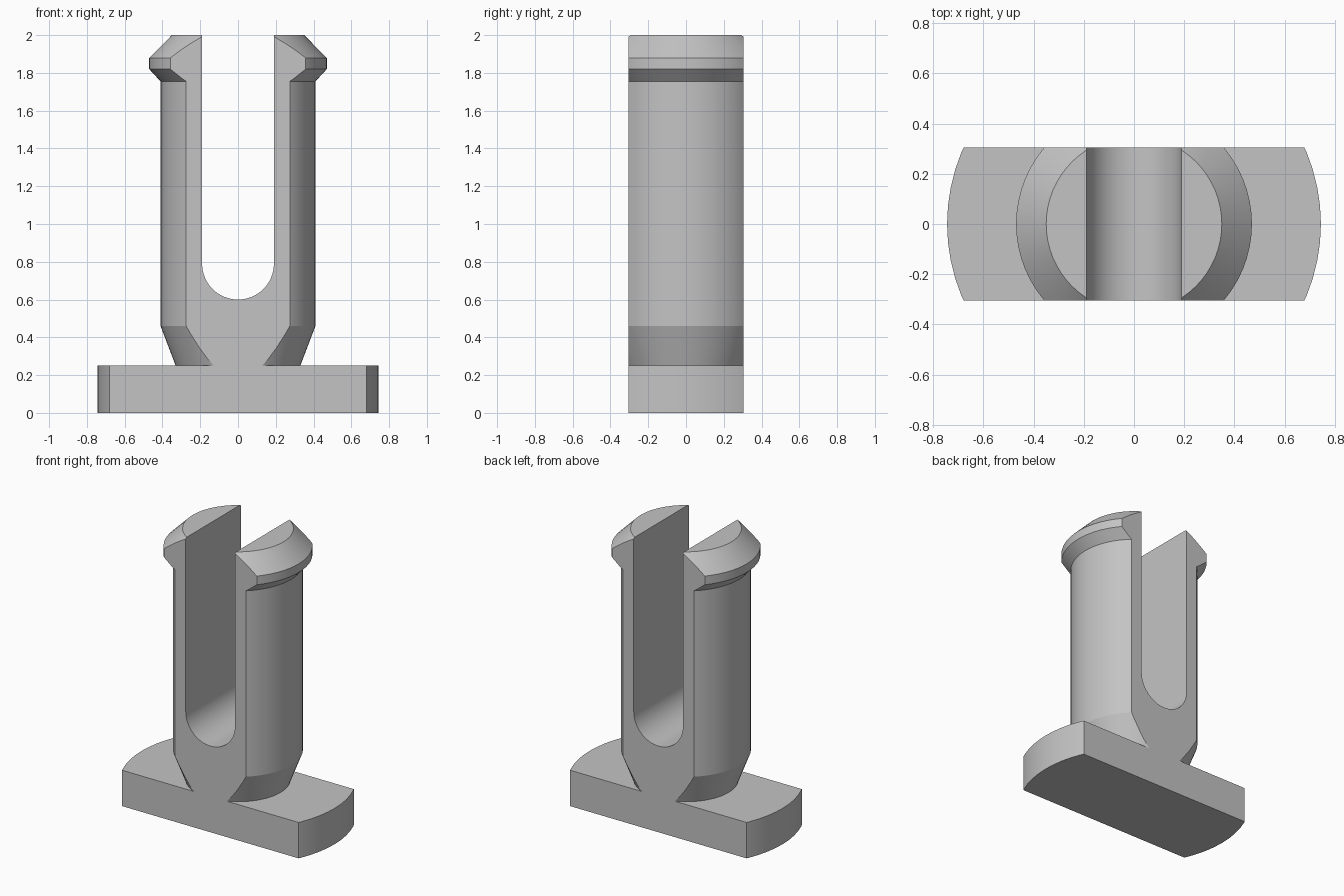
import bpy, bmesh, math
from mathutils import Matrix, Vector

if "Cube" in bpy.data.objects:
    bpy.data.objects.remove(bpy.data.objects["Cube"])

HALF_DEPTH = 0.304
SLOT_RADIUS = 0.19
SLOT_CENTRE = 0.79

grey = bpy.data.materials.new("plain grey")
grey.use_nodes = True
colour = (0.55, 0.55, 0.55, 1)
grey.diffuse_color = colour
grey.node_tree.nodes["Principled BSDF"].inputs["Base Color"].default_value = colour


def make_object(name, bm):
    bmesh.ops.recalc_face_normals(bm, faces=bm.faces)
    mesh = bpy.data.meshes.new(name)
    bm.to_mesh(mesh)
    bm.free()
    mesh.materials.append(grey)
    obj = bpy.data.objects.new(name, mesh)
    bpy.context.collection.objects.link(obj)
    return obj


# Turned body: foot disc, flared neck, shaft and barbed head
profile = [(0, 0), (0.745, 0), (0.745, 0.25), (0.33, 0.25), (0.41, 0.46),
           (0.41, 1.755), (0.47, 1.82), (0.47, 1.88), (0.35, 2), (0, 2)]
bm = bmesh.new()
points = [bm.verts.new((r, 0, z)) for r, z in profile]
edges = [bm.edges.new(pair) for pair in zip(points, points[1:])]
bmesh.ops.spin(bm, geom=points + edges, cent=(0, 0, 0), axis=(0, 0, 1),
               angle=math.tau, steps=64, use_duplicate=False)
bmesh.ops.remove_doubles(bm, verts=bm.verts, dist=0.0001)

# Flat front and back
for side in (-1, 1):
    normal = Vector((0, side, 0))
    cut = bmesh.ops.bisect_plane(
        bm, geom=bm.verts[:] + bm.edges[:] + bm.faces[:],
        plane_co=normal * HALF_DEPTH, plane_no=normal, clear_outer=True)
    rim = [e for e in cut["geom_cut"] if isinstance(e, bmesh.types.BMEdge)]
    bmesh.ops.edgeloop_fill(bm, edges=rim)
clip = make_object("split_clip", bm)

# Round-bottomed slot between the two prongs
bm = bmesh.new()
outline = [(-SLOT_RADIUS, 2.2)]
for i in range(33):
    a = math.pi + math.pi * i / 32
    outline.append((SLOT_RADIUS * math.cos(a), SLOT_CENTRE + SLOT_RADIUS * math.sin(a)))
outline.append((SLOT_RADIUS, 2.2))
face = bm.faces.new([bm.verts.new((x, -0.5, z)) for x, z in outline])
extruded = bmesh.ops.extrude_face_region(bm, geom=[face])
bmesh.ops.translate(bm, vec=(0, 1, 0),
                    verts=[v for v in extruded["geom"] if isinstance(v, bmesh.types.BMVert)])
cutter = make_object("slot_cutter", bm)
cutter.hide_render = True

slot = clip.modifiers.new("slot", 'BOOLEAN')
slot.operation = 'DIFFERENCE'
slot.solver = 'EXACT'
slot.object = cutter
bpy.ops.object.select_all(action='DESELECT')
clip.select_set(True)
bpy.context.view_layer.objects.active = clip
bpy.ops.object.modifier_apply(modifier=slot.name)
bpy.data.objects.remove(cutter)

# Smooth round walls with crisp edges
bpy.ops.object.shade_smooth_by_angle(angle=math.radians(15))
